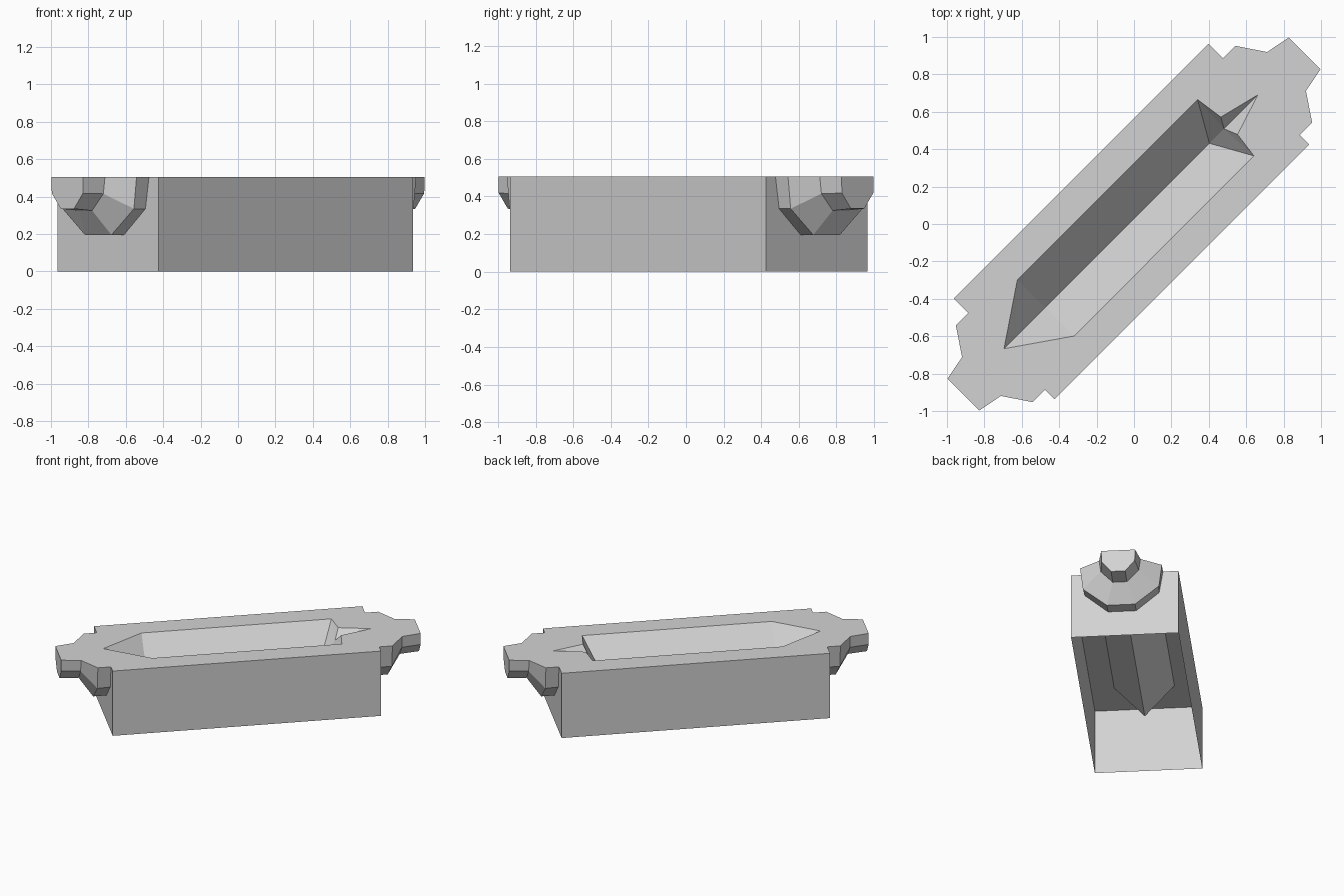
import bpy, bmesh, math
from mathutils import Matrix

if "Cube" in bpy.data.objects:
    bpy.data.objects.remove(bpy.data.objects["Cube"])

# One plain grey for everything
grey = bpy.data.materials.new("light_grey")
grey.diffuse_color = (0.65, 0.65, 0.65, 1)
grey.use_nodes = True
grey.node_tree.nodes["Principled BSDF"].inputs["Base Color"].default_value = grey.diffuse_color

H = 0.505            # deck height
U, VL, VR = 0.963, 0.40, -0.362   # half length, left and right sides
MID = 0.02           # centre line of the trough
TURN = Matrix.Rotation(math.radians(45), 4, 'Z')  # stands diagonally


def make(name, points, faces):
    bm = bmesh.new()
    vs = [bm.verts.new(p) for p in points]
    for f in faces:
        bm.faces.new([vs[i] for i in f])
    bm.transform(TURN)
    mesh = bpy.data.meshes.new(name)
    bm.to_mesh(mesh)
    bm.free()
    mesh.materials.append(grey)
    ob = bpy.data.objects.new(name, mesh)
    bpy.context.collection.objects.link(ob)
    return ob


# Box walls, open underneath
corners = [(-U, VR), (U, VR), (U, VL), (-U, VL)]
make("box_walls", [(u, v, z) for z in (0, H) for u, v in corners],
     [(i, (i + 1) % 4, (i + 1) % 4 + 4, i + 4) for i in range(4)])

# Rim of the trough: tip, right side, spout, left side
tip, right_a, right_b = (-U, MID), (-0.65, -0.197), (0.711, -0.196)
notch_r, spout, notch_l = (0.73, -0.053), (0.957, MID), (0.733, 0.076)
left_b, left_a = (0.711, 0.23), (-0.652, 0.23)
rim = [tip, right_a, right_b, notch_r, spout, notch_l, left_b, left_a]

# Deck in two halves around the trough
deck = [(u, v, H) for u, v in rim + corners + [(U, MID)]]
make("deck", deck, [(0, 8, 9, 12, 4, 3, 2, 1),
                    (0, 7, 6, 5, 4, 12, 10, 11)])

# Keel-shaped trough with a pointed front and a small pouring groove
KEEL = H - 0.24
trough = [(u, v, H) for u, v in rim]
trough += [(-0.65, MID, KEEL), (0.59, MID, KEEL), (0.70, MID, H - 0.07)]
make("trough", trough, [
    (0, 1, 8), (0, 8, 7),             # pointed front
    (1, 2, 9, 8), (7, 8, 9, 6),       # long sloping sides
    (2, 3, 10), (2, 10, 9),           # end wall, right half
    (6, 9, 10), (6, 10, 5),           # end wall, left half
    (3, 4, 10), (5, 10, 4)])          # pouring groove

# End lugs lofted through cross-sections: distance, then (half width, height)
sections = [
    (0.963, [(0.29, H), (0.263, 0.335), (0.10, 0.195)]),
    (1.057, [(0.29, H), (0.270, 0.335), (0.10, 0.195)]),
    (1.153, [(0.147, H), (0.135, 0.415), (0.05, 0.325)]),
    (1.290, [(0.120, H), (0.118, 0.418), (0.05, 0.335)])]
for name, side in (("front_lug", -1), ("back_lug", 1)):
    pts, faces = [], []
    for u, half in sections:
        ring = half + [(-w, z) for w, z in reversed(half)]
        pts += [(side * u, w, z) for w, z in ring]
    for s in range(3):
        for i in range(6):
            a, b = s * 6 + i, s * 6 + (i + 1) % 6
            faces.append((a, b, b + 6, a + 6) if side > 0 else (a, a + 6, b + 6, b))
    end = tuple(range(18, 24))
    faces.append(end if side > 0 else end[::-1])
    make(name, pts, faces)
